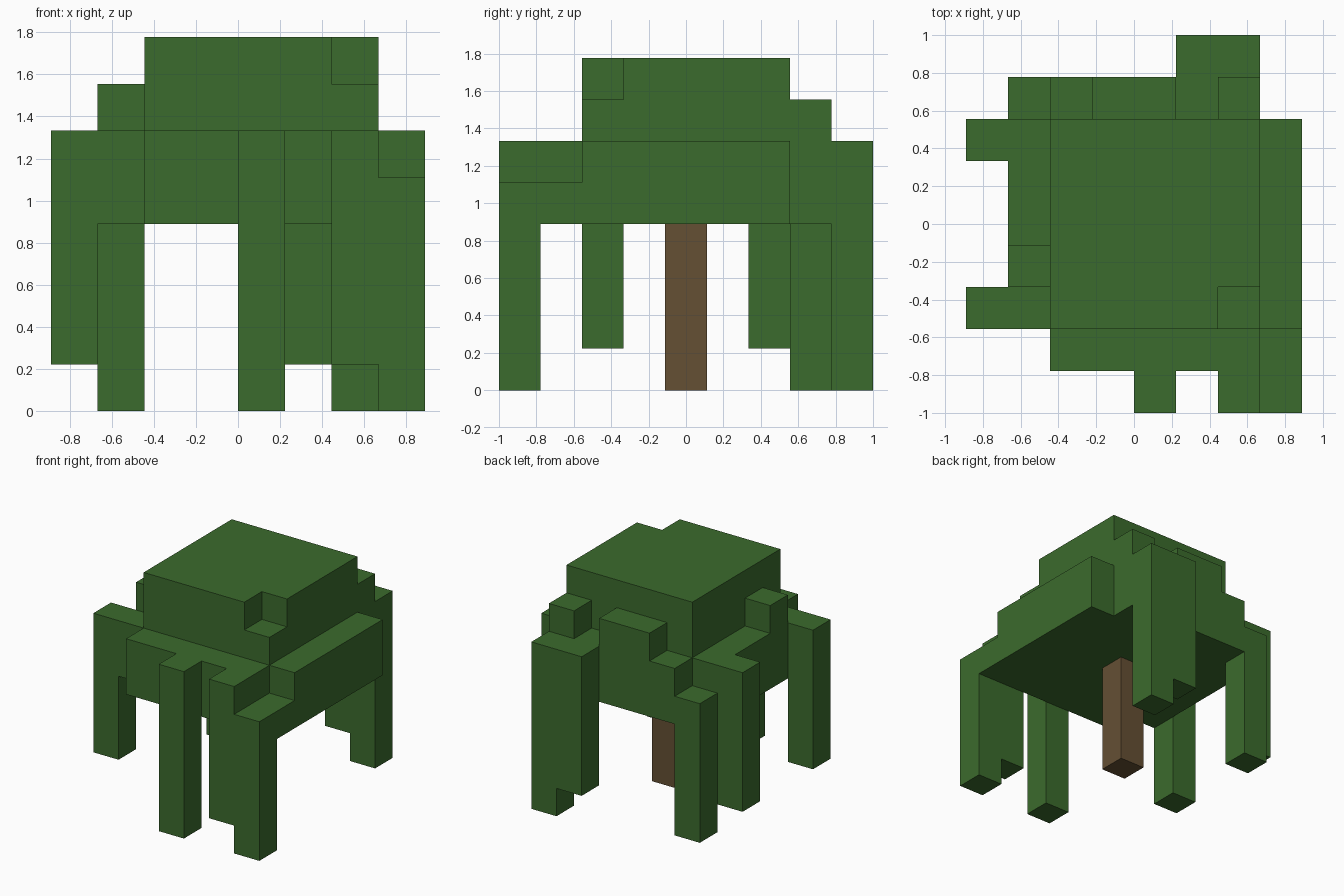
import bpy
import bmesh
from mathutils import Vector
from itertools import product

cube = bpy.data.objects.get("Cube")
if cube:
    bpy.data.objects.remove(cube, do_unlink=True)

CELL = 2 / 9                      # edge of one block
ORIGIN = Vector((-4, -4.5, 0))    # grid corner, in blocks


def material(name, rgb):
    mat = bpy.data.materials.new(name)
    mat.use_nodes = True
    mat.diffuse_color = (*rgb, 1)
    bsdf = next(n for n in mat.node_tree.nodes if n.type == 'BSDF_PRINCIPLED')
    bsdf.inputs["Base Color"].default_value = (*rgb, 1)
    bsdf.inputs["Roughness"].default_value = 0.9
    return mat


def block(x, y, z):
    """Set of grid cells inside three (start, end) ranges."""
    return set(product(range(*x), range(*y), range(*z)))


leaf = material("leaf green", (0.044, 0.147, 0.026))
bark = material("bark brown", (0.130, 0.080, 0.034))

parts = {
    # Trunk under the canopy
    "trunk": (bark, block((4, 5), (4, 5), (0, 4))),
    # Domed crown with one chipped front corner
    "crown": (leaf, block((2, 7), (2, 7), (4, 8)) - {(6, 2, 7)}),
    # Skirt of leaves around the crown
    "front_skirt": (leaf, block((2, 7), (1, 2), (4, 6))),
    "left_skirt": (leaf, block((7, 8), (2, 7), (4, 6))),
    "right_skirt": (leaf, block((1, 2), (2, 7), (4, 6)) | {(1, 3, 6)}),
    "back_skirt": (leaf, block((2, 7), (7, 8), (4, 6))
                   | block((3, 5), (7, 8), (6, 7)) | {(6, 7, 6)}),
    # Hanging strands
    "front_strand": (leaf, block((4, 5), (0, 1), (0, 6))),
    "front_left_strand": (leaf, block((6, 7), (0, 1), (1, 6))
                          | block((7, 8), (0, 1), (0, 5))
                          | block((7, 8), (1, 2), (4, 5))),
    "right_front_strand": (leaf, block((0, 1), (2, 3), (1, 6))),
    "right_back_strand": (leaf, block((0, 1), (6, 7), (1, 6))),
    "back_right_strand": (leaf, block((1, 2), (7, 8), (0, 5))),
    "back_left_strand": (leaf, block((5, 6), (8, 9), (1, 6))
                         | block((6, 7), (8, 9), (0, 6))),
}

solid = set().union(*(cells for _, cells in parts.values()))


def build(name, mat, cells):
    """Mesh only the block sides that touch open air."""
    bm = bmesh.new()
    for cell in cells:
        centre = Vector(cell) + Vector((0.5, 0.5, 0.5))
        for axis, sign in product(range(3), (-1, 1)):
            normal = Vector((0, 0, 0))
            normal[axis] = sign
            if tuple(int(c + n) for c, n in zip(cell, normal)) in solid:
                continue
            u, v = Vector((0, 0, 0)), Vector((0, 0, 0))
            u[(axis + 1) % 3] = 0.5
            v[(axis + 2) % 3] = 0.5 * sign
            mid = centre + normal * 0.5 + ORIGIN
            corners = (mid - u - v, mid + u - v, mid + u + v, mid - u + v)
            bm.faces.new([bm.verts.new(p * CELL) for p in corners])
    bmesh.ops.remove_doubles(bm, verts=bm.verts, dist=0.001)
    mesh = bpy.data.meshes.new(name)
    bm.to_mesh(mesh)
    bm.free()
    mesh.materials.append(mat)
    bpy.context.collection.objects.link(bpy.data.objects.new(name, mesh))


for name, (mat, cells) in parts.items():
    build(name, mat, cells)
